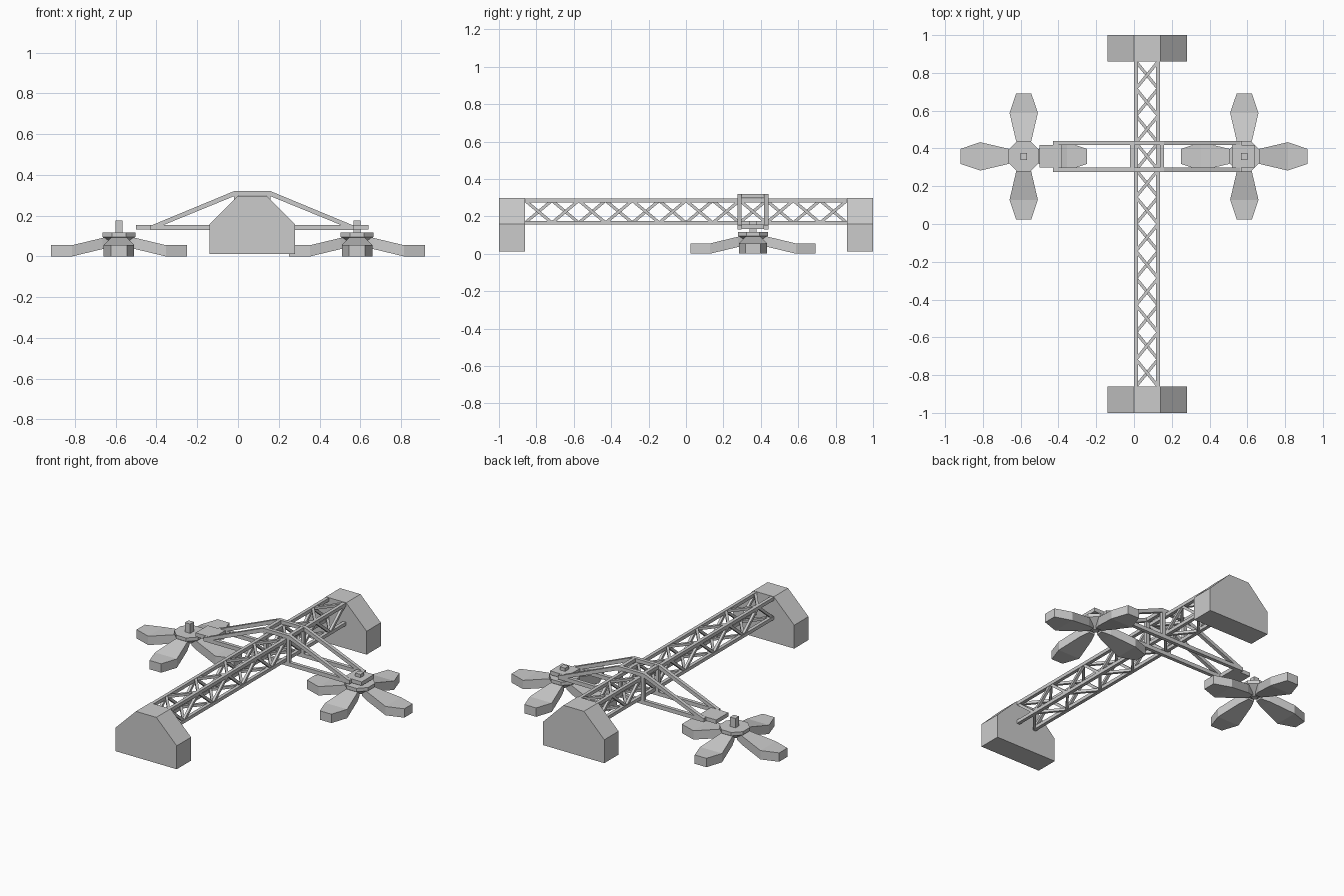
import bpy, bmesh, math
from mathutils import Vector

if "Cube" in bpy.data.objects:
    bpy.data.objects.remove(bpy.data.objects["Cube"])

YC = 0.358      # y of the cross bridge and rotors
XC = 0.07       # x of the truss and bridge centre


def finish(name, bm):
    bmesh.ops.recalc_face_normals(bm, faces=bm.faces)
    me = bpy.data.meshes.new(name)
    bm.to_mesh(me)
    bm.free()
    ob = bpy.data.objects.new(name, me)
    bpy.context.collection.objects.link(ob)
    return ob


def loft(bm, rings):
    """Skin closed rings of points and cap both ends."""
    vs = [[bm.verts.new(p) for p in r] for r in rings]
    n = len(vs[0])
    for a, b in zip(vs, vs[1:]):
        for i in range(n):
            bm.faces.new((a[i], a[(i + 1) % n], b[(i + 1) % n], b[i]))
    bm.faces.new(vs[0])
    bm.faces.new(vs[-1][::-1])


def prism_y(bm, profile, y0, y1):
    loft(bm, [[(x, y, z) for x, z in profile] for y in (y0, y1)])


def box(bm, x0, x1, y0, y1, z0, z1):
    prism_y(bm, [(x0, z0), (x1, z0), (x1, z1), (x0, z1)], y0, y1)


def bar(bm, a, b, normal, w):
    """Square bar from a to b with one side facing normal."""
    a, b, n = Vector(a), Vector(b), Vector(normal)
    s = (b - a).normalized().cross(n) * w / 2
    n = n * w / 2
    loft(bm, [[p + s + n, p - s + n, p - s - n, p + s - n] for p in (a, b)])


# End blocks
block = [(-0.14, 0.013), (0.28, 0.013), (0.28, 0.158), (0.14, 0.297),
         (0.0, 0.297), (-0.14, 0.158)]
for name, y0, y1 in (("front_end_block", -1, -0.86), ("back_end_block", 0.86, 1)):
    bm = bmesh.new()
    prism_y(bm, block, y0, y1)
    finish(name, bm)

# Truss long rails
X0, X1, Z0, Z1, T = 0.0, 0.138, 0.155, 0.295, 0.021
bm = bmesh.new()
for x in (X0, X1 - T):
    for z in (Z0, Z1 - T):
        box(bm, x, x + T, -0.86, 0.86, z, z + T)
finish("truss_rails", bm)

# Truss zigzag bracing on all four sides, opposite sides mirrored
bm = bmesh.new()
N, h = 12, T / 2
xs, zs = (X0 + h, X1 - h), (Z0 + h, Z1 - h)
for i in range(N):
    ya, yb = (-0.86 + 1.72 * k / N for k in (i, i + 1))
    for side in (0, 1):
        p = (i + side) % 2
        bar(bm, (xs[side], ya, zs[p]), (xs[side], yb, zs[1 - p]), (1, 0, 0), 0.016)
        bar(bm, (xs[p], ya, zs[side]), (xs[1 - p], yb, zs[side]), (0, 0, 1), 0.016)
finish("truss_bracing", bm)

# Cross bridge: two side frames with an arch, a bottom rail and posts
half = [(0.50, 0.15), (0.09, 0.32)]
inner = [(0.083, 0.298), (0.445, 0.15)]
arch = [(XC + x, z) for x, z in half] + [(XC - x, z) for x, z in half[::-1]] \
     + [(XC - x, z) for x, z in inner[::-1]] + [(XC + x, z) for x, z in inner]
for name, y0 in (("bridge_front_frame", YC - 0.082), ("bridge_back_frame", YC + 0.06)):
    y1 = y0 + 0.022
    bm = bmesh.new()
    prism_y(bm, arch, y0, y1)
    box(bm, XC - 0.5, XC + 0.5, y0, y1, 0.13, 0.154)
    for x in (XC - 0.09, XC + 0.068):
        box(bm, x, x + 0.022, y0, y1, 0.14, 0.31)
    finish(name, bm)

# Bridge top cross bars and end plates
bm = bmesh.new()
for x in (XC - 0.09, XC + 0.068):
    box(bm, x, x + 0.022, YC - 0.07, YC + 0.07, 0.297, 0.319)
finish("bridge_cross_bars", bm)
for name, x in (("left_end_plate", XC - 0.57), ("right_end_plate", XC + 0.45)):
    bm = bmesh.new()
    box(bm, x, x + 0.12, YC - 0.06, YC + 0.06, 0.131, 0.155)
    finish(name, bm)

# Rotors: (radius, half width, bottom z) stations along each blade
stations = [(0.03, 0.02, 0.047), (0.08, 0.04, 0.036), (0.23, 0.075, 0.0),
            (0.334, 0.04, 0.0)]
for side, cx in (("left", -0.584), ("right", 0.584)):
    bm = bmesh.new()
    for k in range(4):
        c, s = round(math.cos(k * math.pi / 2)), round(math.sin(k * math.pi / 2))
        rings = []
        for r, w, z in stations:
            ring = [(r, -w, z), (r, w, z), (r, w, z + 0.055), (r, -w, z + 0.055)]
            rings.append([(cx + c * x - s * y, YC + s * x + c * y, q) for x, y, q in ring])
        loft(bm, rings)
    finish(side + "_rotor_blades", bm)

    # Eight-sided hub disc on a tapered underside, with a square peg
    bm = bmesh.new()
    angs = [math.pi / 8 + i * math.pi / 4 for i in range(8)]
    loft(bm, [[(cx + r * math.cos(a), YC + r * math.sin(a), z) for a in angs]
              for r, z in ((0.02, 0.05), (0.088, 0.096), (0.088, 0.117))])
    finish(side + "_rotor_hub", bm)
    bm = bmesh.new()
    box(bm, cx - 0.018, cx + 0.018, YC - 0.018, YC + 0.018, 0.11, 0.175)
    finish(side + "_rotor_peg", bm)
